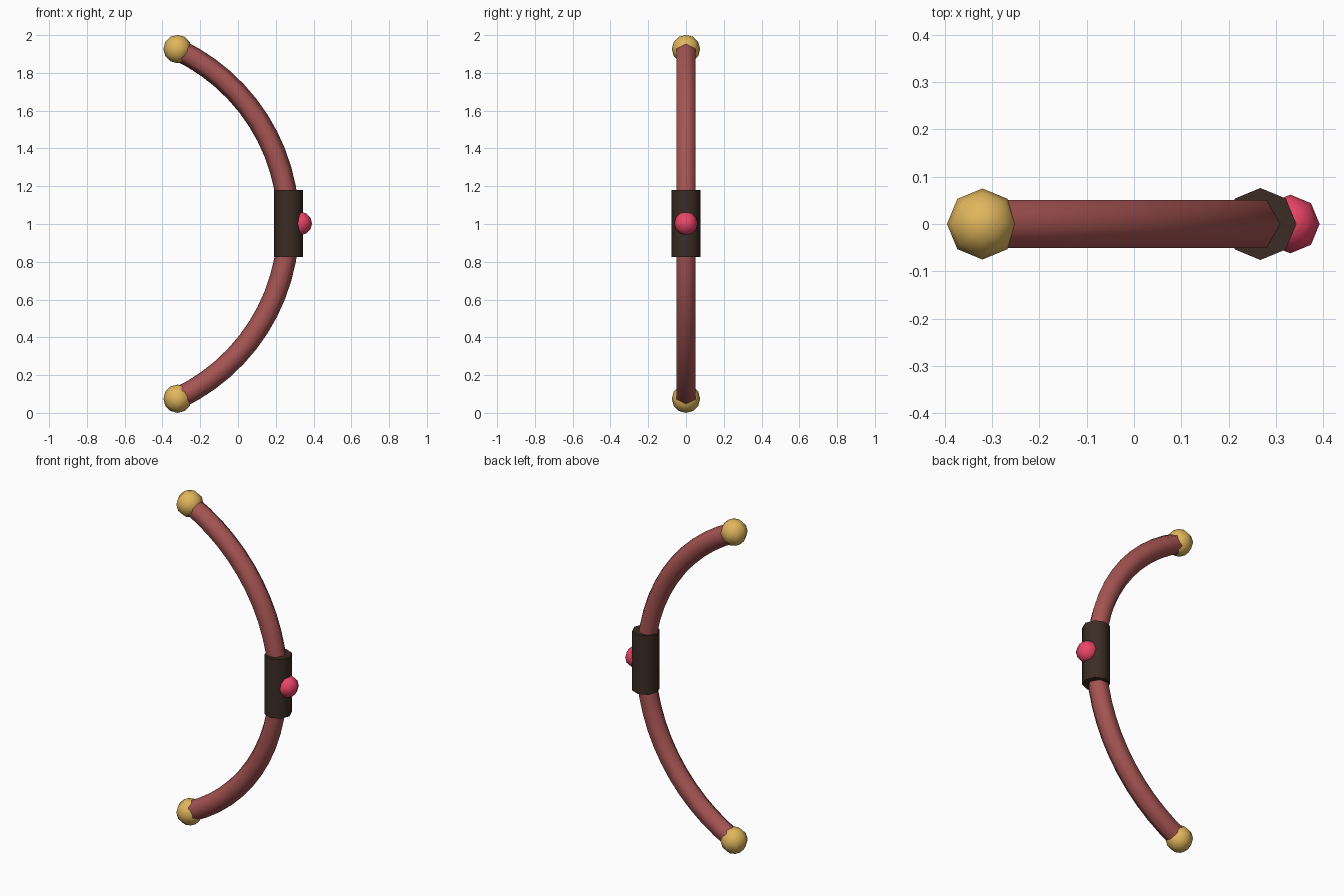
import bpy, bmesh
from math import sin, cos, pi, asin
from mathutils import Vector

if "Cube" in bpy.data.objects:
    bpy.data.objects.remove(bpy.data.objects["Cube"])


def material(name, rgb):
    m = bpy.data.materials.new(name)
    m.diffuse_color = (*rgb, 1)
    m.use_nodes = True
    m.node_tree.nodes["Principled BSDF"].inputs["Base Color"].default_value = m.diffuse_color
    return m


WOOD = material("red_wood", (0.38, 0.09, 0.085))
GOLD = material("gold", (0.75, 0.47, 0.11))
LEATHER = material("dark_leather", (0.045, 0.025, 0.018))
GEM = material("red_gem", (0.85, 0.06, 0.14))


def finish(obj, name, mat, angle=pi / 3):
    obj.name = name
    obj.data.materials.append(mat)
    bpy.ops.object.select_all(action='DESELECT')
    obj.select_set(True)
    bpy.context.view_layer.objects.active = obj
    bpy.ops.object.shade_smooth_by_angle(angle=angle)


def ball(name, r, loc, mat):
    bpy.ops.mesh.primitive_uv_sphere_add(segments=8, ring_count=6, radius=r, location=loc)
    finish(bpy.context.object, name, mat)


# Bow limbs: hexagonal tube swept along a circular arc
R, MID_X, TIP_Z, TUBE = 1.02, 0.267, 0.925, 0.058
SIDES, STEPS = 6, 24
half = asin(TIP_Z / R)
bm = bmesh.new()
rings = []
for i in range(STEPS + 1):
    a = -half + 2 * half * i / STEPS
    out = Vector((cos(a), 0, sin(a)))
    centre = Vector((MID_X - R, 0, 1)) + R * out
    rings.append([bm.verts.new(centre + TUBE * (out * cos(t) + Vector((0, sin(t), 0))))
                  for t in (2 * pi * k / SIDES for k in range(SIDES))])
for a, b in zip(rings, rings[1:]):
    for k in range(SIDES):
        j = (k + 1) % SIDES
        bm.faces.new((a[k], a[j], b[j], b[k]))
bm.faces.new(rings[0][::-1])
bm.faces.new(rings[-1])
bmesh.ops.recalc_face_normals(bm, faces=bm.faces)
mesh = bpy.data.meshes.new("bow_limbs")
bm.to_mesh(mesh)
bm.free()
limbs = bpy.data.objects.new("bow_limbs", mesh)
bpy.context.collection.objects.link(limbs)
finish(limbs, "bow_limbs", WOOD, 1.1)

# Grip sleeve
bpy.ops.mesh.primitive_cylinder_add(vertices=8, radius=0.076, depth=0.355, location=(0.267, 0, 1.003))
finish(bpy.context.object, "grip", LEATHER)

# Tip caps and gem
for name, z in (("upper_tip", 1.926), ("lower_tip", 0.075)):
    ball(name, 0.075, (-0.32, 0, z), GOLD)
ball("grip_gem", 0.062, (0.33, 0, 1.003), GEM)
